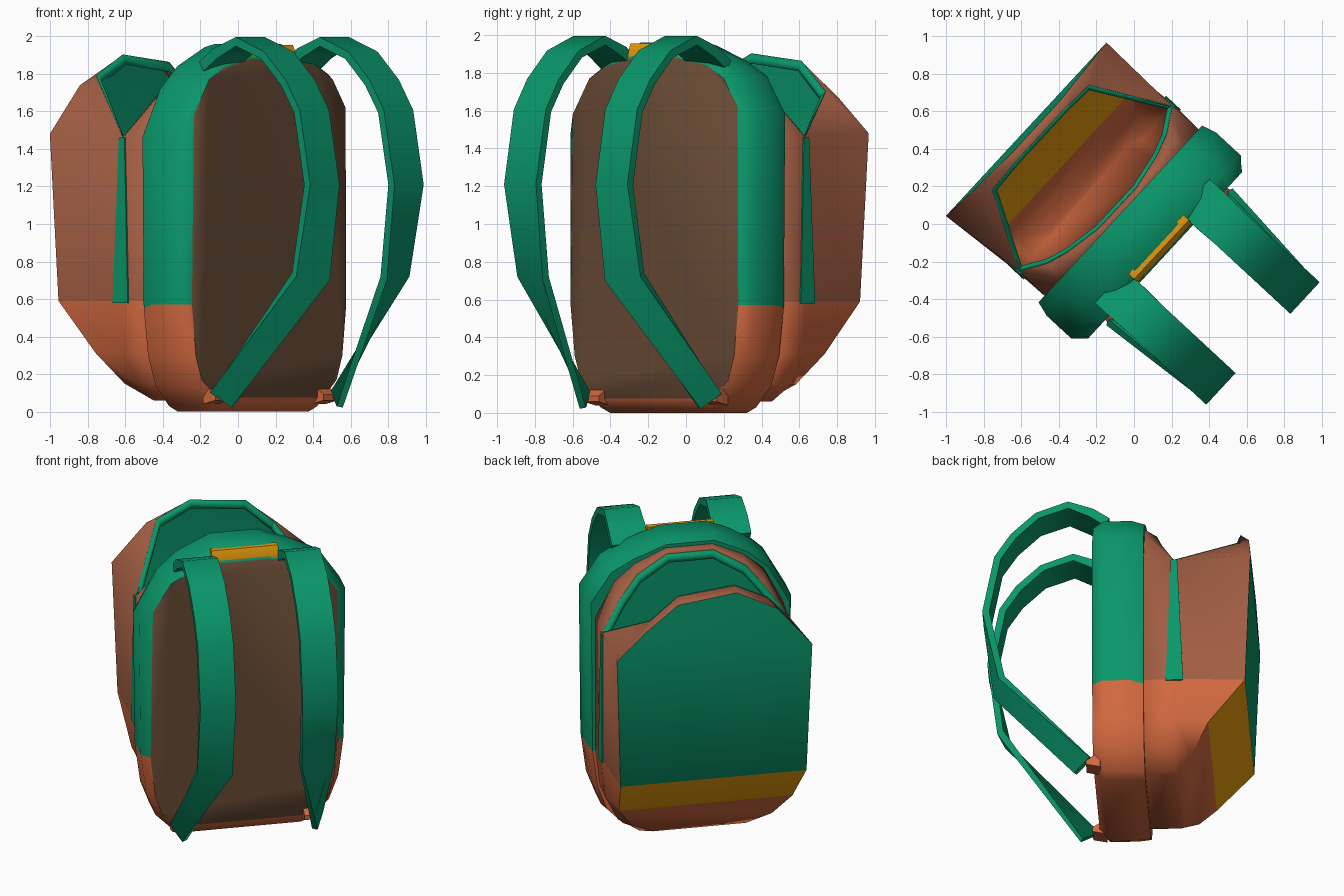
import bpy, bmesh, math
from mathutils import Vector

if "Cube" in bpy.data.objects:
    bpy.data.objects.remove(bpy.data.objects["Cube"])

def mat(name, c):
    m = bpy.data.materials.new(name)
    m.diffuse_color = (*c, 1)
    m.use_nodes = True
    m.node_tree.nodes["Principled BSDF"].inputs["Base Color"].default_value = m.diffuse_color
    return m

GREEN, ORANGE, RUST, BROWN, GOLD = range(5)
MATS = [mat("green", (0.003, 0.31, 0.145)), mat("orange", (0.64, 0.14, 0.05)),
        mat("rust", (0.36, 0.11, 0.056)), mat("dark_brown", (0.14, 0.07, 0.035)),
        mat("gold", (0.78, 0.32, 0.004))]

# The pack is turned on the ground: s = across the pack, f = towards the straps
ANG = math.radians(47.2)
C, S = math.cos(ANG), math.sin(ANG)

def world(p):
    s, f, z = p
    return Vector((C * s + S * f, S * s - C * f, z))

def build(name, verts, faces, smooth=50, solid=0):
    """faces: list of (vertex indices, material index)"""
    bm = bmesh.new()
    vs = [bm.verts.new(world(v)) for v in verts]
    for idx, m in faces:
        bm.faces.new([vs[i] for i in idx]).material_index = m
    bmesh.ops.remove_doubles(bm, verts=bm.verts, dist=1e-4)
    bmesh.ops.recalc_face_normals(bm, faces=bm.faces)
    for f in bm.faces:
        f.smooth = True
    me = bpy.data.meshes.new(name)
    bm.to_mesh(me)
    bm.free()
    for m in MATS:
        me.materials.append(m)
    me.set_sharp_from_angle(angle=math.radians(smooth))
    ob = bpy.data.objects.new(name, me)
    bpy.context.collection.objects.link(ob)
    if solid:
        md = ob.modifiers.new("thickness", 'SOLIDIFY')
        md.thickness = solid
    return ob

def prism(name, profile, s0, s1, m):
    """Extrude an (f, z) outline across the pack"""
    n = len(profile)
    v = [(s, f, z) for s in (s0, s1) for f, z in profile]
    q = [range(n), range(n, 2 * n)] + [(i, (i + 1) % n, n + (i + 1) % n, n + i) for i in range(n)]
    return build(name, v, [(i, m) for i in q], smooth=30)

def outline(base, right, left):
    """Closed arch: shared lower part, with its own shoulder on each side"""
    return base + right + [(-a, b) for a, b in reversed(base + left)]

# Front section: arch outline lofted along f (right shoulder is fuller)
outer = outline([(0.38, 0.0), (0.45, 0.03), (0.56, 0.14), (0.62, 0.3), (0.655, 0.57)],
                [(0.665, 1.60), (0.53, 1.80), (0.38, 1.88), (0.16, 1.96)],
                [(0.665, 1.48), (0.52, 1.74), (0.38, 1.86), (0.16, 1.96)])
panel = outline([(0.38, 0.075), (0.43, 0.09), (0.53, 0.17), (0.575, 0.3), (0.605, 0.57)],
                [(0.60, 1.62), (0.50, 1.77), (0.38, 1.84), (0.15, 1.88)],
                [(0.59, 1.58), (0.47, 1.77), (0.35, 1.835), (0.15, 1.88)])
n = len(outer)
rings = []
for f, k in ((-0.09, 0.965), (-0.01, 1.0), (0.17, 1.0)):
    rings += [(a * k - 0.01, f, b if b < 0.57 else b - (1 - k) * 0.5) for a, b in outer]
rings += [(a - 0.01, 0.235, b) for a, b in panel]
faces = []
for r in range(3):
    for i in range(n):
        j = (i + 1) % n
        low = max(outer[i][1], outer[j][1]) < 0.6
        faces.append(((r * n + i, r * n + j, r * n + n + j, r * n + n + i), ORANGE if low else GREEN))
faces.append((list(range(3 * n, 4 * n)), BROWN))
back_low = [i for i in range(n) if outer[i][1] < 0.6]
back_high = [i for i in range(n) if outer[i][1] > 0.5]
faces += [(back_low, ORANGE), (back_high, GREEN)]
build("front_section", rings, faces)

# Rear compartment: open shell made of U-shaped levels
levels = [  # z, front width, middle width, back width, back depth
    (0.06, 0.36, 0.36, 0.30, -0.31), (0.15, 0.50, 0.50, 0.45, -0.39),
    (0.31, 0.575, 0.58, 0.56, -0.495), (0.59, 0.605, 0.61, 0.60, -0.73),
    (1.48, 0.605, 0.60, 0.63, -0.765)]
v, faces = [], []
SH = 0.02  # the back leans slightly to the left
for z, a, b, c, d in levels:
    zm = min(z, 1.46)
    v += [(-a, -0.09, z), (-b, -0.28, zm), (-c - SH, d, z), (c - SH, d, z), (b, -0.28, zm), (a, -0.09, z)]
faces.append((range(6), ORANGE))
for r in range(4):
    for i in range(5):
        m = ORANGE if r < 3 else RUST
        if i == 2:
            m = (ORANGE, ORANGE, GOLD, GREEN)[r]
        faces.append(((r * 6 + i, r * 6 + i + 1, r * 6 + i + 7, r * 6 + i + 6), m))

# Raised top of the back wall (higher on the left), its rust lip, and the front lip
edge = {1: [(0.61, -0.765, 1.48), (0.41, -0.75, 1.665), (0.21, -0.735, 1.82)],
        -1: [(-0.65, -0.765, 1.48), (-0.43, -0.75, 1.74), (-0.17, -0.735, 1.87)]}
rim = {1: [(0.60, -0.28, 1.46), (0.38, -0.675, 1.70), (0.20, -0.685, 1.86)],
       -1: [(-0.60, -0.28, 1.46), (-0.38, -0.675, 1.79), (-0.165, -0.685, 1.90)]}
front_rim = [(0.60, -0.28, 1.46), (0.47, -0.20, 1.64), (0.35, -0.16, 1.78), (0.15, -0.125, 1.89)]
contact = [(0.605, -0.09, 1.48), (0.48, -0.09, 1.72), (0.35, -0.09, 1.83), (0.15, -0.09, 1.92)]

def flip(p, sg=-1):
    return (sg * p[0], p[1], p[2])

def add(pts, m):
    k = len(v)
    v.extend(pts)
    faces.append((range(k, k + len(pts)), m))

add(edge[1] + edge[-1][::-1], GREEN)
for sg in (1, -1):
    e, r = edge[sg], rim[sg]
    add([e[0], e[1], r[1]], RUST)
    add([e[0], r[1], r[0]], RUST)
    add([e[1], e[2], r[2], r[1]], RUST)
    for i in range(3):
        add([flip(p, sg) for p in (front_rim[i], front_rim[i + 1], contact[i + 1], contact[i])], RUST)
add([edge[1][2], edge[-1][2], rim[-1][2], rim[1][2]], RUST)
add([front_rim[3], flip(front_rim[3]), flip(contact[3]), contact[3]], RUST)
build("rear_compartment", v, faces, solid=0.008)

# Green trim around the opening
loop = rim[1][:0:-1] + front_rim + [flip(p) for p in reversed(front_rim)] + rim[-1][1:]
n = len(loop)
inner = [(s * 0.95, -0.42 + (f + 0.42) * 0.94, z - 0.02) for s, f, z in loop]
low = [(s, f, z - 0.03) for s, f, z in inner]
outer_rim = [(s, f, z + 0.004) for s, f, z in loop]
build("opening_trim", outer_rim + inner + low,
      [((r * n + i, r * n + (i + 1) % n, r * n + n + (i + 1) % n, r * n + n + i), GREEN)
       for r in range(2) for i in range(n)], solid=0.005)

# Green side stripes below the notch
for sg, side in ((-1, "left"), (1, "right")):
    v = [(sg * (w + o), -0.28 + d, z) for o in (0.0, 0.009)
         for w, d, z in ((0.608, -0.06, 0.58), (0.608, 0.05, 0.58), (0.60, 0.018, 1.46), (0.60, -0.022, 1.46))]
    q = [(0, 1, 2, 3), (4, 5, 6, 7)] + [(i, (i + 1) % 4, 4 + (i + 1) % 4, 4 + i) for i in range(4)]
    build(side + "_side_stripe", v, [(i, GREEN) for i in q])

# Shoulder straps: centre (s, f, z), half-width vector, half thickness; the lower end is twisted
W = (0.115, 0, 0)
path = [((0.33, 0.15, 1.84), (0.12, 0, 0), 0.03), ((0.33, 0.25, 1.91), (0.12, 0, 0), 0.03),
        ((0.33, 0.395, 1.972), W, 0.024), ((0.33, 0.59, 1.90), W, 0.022),
        ((0.33, 0.74, 1.755), W, 0.022), ((0.33, 0.84, 1.60), W, 0.022),
        ((0.33, 0.915, 1.21), W, 0.022), ((0.33, 0.835, 0.72), (0.11, -0.02, 0.01), 0.022),
        ((0.45, 0.30, 0.065), (0.03, -0.05, 0.04), 0.018)]
path = [(Vector(c), Vector(w), h) for c, w, h in path]
for sg, side in ((-1, "left"), (1, "right")):
    v, faces = [], []
    m = len(path)
    for i, (c, w, h) in enumerate(path):
        t = path[min(i + 1, m - 1)][0] - path[max(i - 1, 0)][0]
        nrm = w.cross(t).normalized() * h
        for p in (c - w + nrm, c + w + nrm, c + w - nrm, c - w - nrm):
            v.append((sg * p.x, p.y, max(p.z, 0)))
    for r in range(m - 1):
        for i in range(4):
            j = (i + 1) % 4
            faces.append(((r * 4 + i, r * 4 + j, r * 4 + 4 + j, r * 4 + 4 + i), GREEN))
    faces += [((0, 1, 2, 3), GREEN), (range(4 * m - 4, 4 * m), GREEN)]
    build(side + "_shoulder_strap", v, faces)
    # Small tab holding the lower strap end
    prism(side + "_strap_tab", [(0.19, 0.04), (0.28, 0.06), (0.28, 0.09), (0.19, 0.15)],
          sg * 0.37, sg * 0.48, ORANGE)

# Carry handle set into the front edge between the straps
prism("carry_handle", [(0.16, 1.875), (0.225, 1.875), (0.225, 1.90), (0.20, 1.955), (0.16, 1.955)],
      -0.215, 0.215, GOLD)
